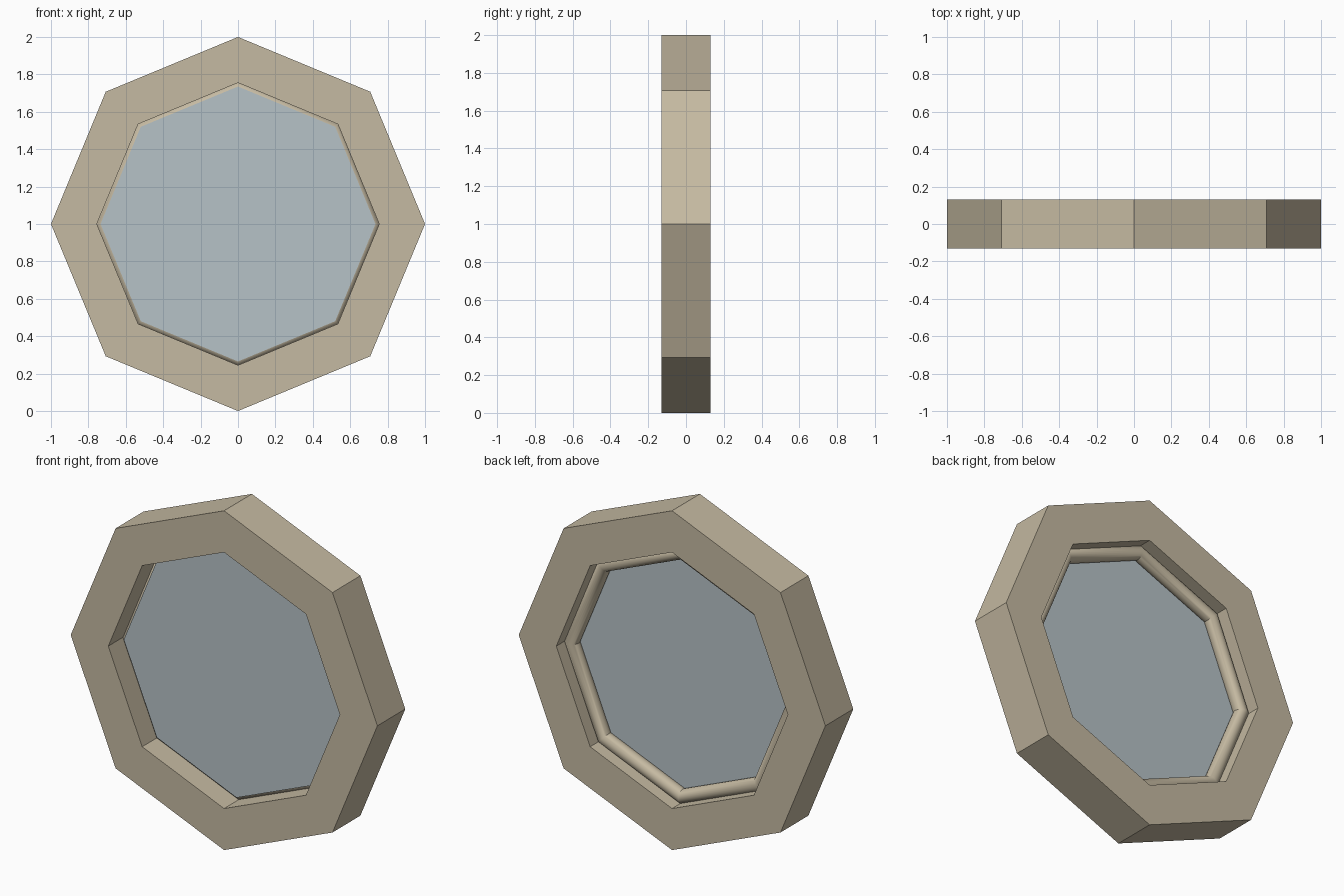
import bpy
import bmesh
from math import cos, sin, pi

SIDES = 8
CENTRE_Z = 1.0

if "Cube" in bpy.data.objects:
    bpy.data.objects.remove(bpy.data.objects["Cube"], do_unlink=True)


def make_material(name, rgb):
    mat = bpy.data.materials.new(name)
    mat.use_nodes = True
    mat.diffuse_color = (*rgb, 1)
    mat.node_tree.nodes["Principled BSDF"].inputs["Base Color"].default_value = (*rgb, 1)
    return mat


def make_object(name, bm, mat):
    bmesh.ops.recalc_face_normals(bm, faces=bm.faces)
    mesh = bpy.data.meshes.new(name)
    bm.to_mesh(mesh)
    bm.free()
    mesh.materials.append(mat)
    obj = bpy.data.objects.new(name, mesh)
    obj.location.z = CENTRE_Z
    bpy.context.collection.objects.link(obj)
    return obj


def octagon_loop(bm, radius, y):
    """One octagon of vertices, with corners at the top and sides."""
    angles = [2 * pi * i / SIDES for i in range(SIDES)]
    return [bm.verts.new((radius * cos(a), y, radius * sin(a))) for a in angles]


def bridge(bm, first, second):
    for i in range(SIDES):
        j = (i + 1) % SIDES
        bm.faces.new((first[i], first[j], second[j], second[i]))


def make_ring(name, profile, mat):
    """Sweep a closed (radius, y) profile round the octagon."""
    bm = bmesh.new()
    loops = [octagon_loop(bm, r, y) for r, y in profile]
    for i, loop in enumerate(loops):
        bridge(bm, loop, loops[(i + 1) % len(loops)])
    return make_object(name, bm, mat)


def make_pane(name, radius, front, back, mat):
    bm = bmesh.new()
    loops = [octagon_loop(bm, radius, y) for y in (front, back)]
    bridge(bm, *loops)
    for loop in loops:
        bm.faces.new(loop)
    return make_object(name, bm, mat)


stone = make_material("warm beige", (0.56, 0.49, 0.36))
glass = make_material("pale grey blue", (0.47, 0.54, 0.57))

# Heavy outer frame
make_ring("window_frame", [(1, -0.13), (1, 0.13), (0.755, 0.13), (0.755, -0.13)], stone)

# Rounded bead behind the pane
steps = 24
bead_profile = [(0.72 + 0.042 * cos(2 * pi * i / steps),
                 0.03 + 0.042 * sin(2 * pi * i / steps)) for i in range(steps)]
bead = make_ring("glazing_bead", bead_profile, stone)
bpy.ops.object.select_all(action="DESELECT")
bead.select_set(True)
bpy.context.view_layer.objects.active = bead
bpy.ops.object.shade_smooth_by_angle(angle=pi / 6)

# Glass pane
make_pane("window_pane", 0.735, -0.014, 0.008, glass)
